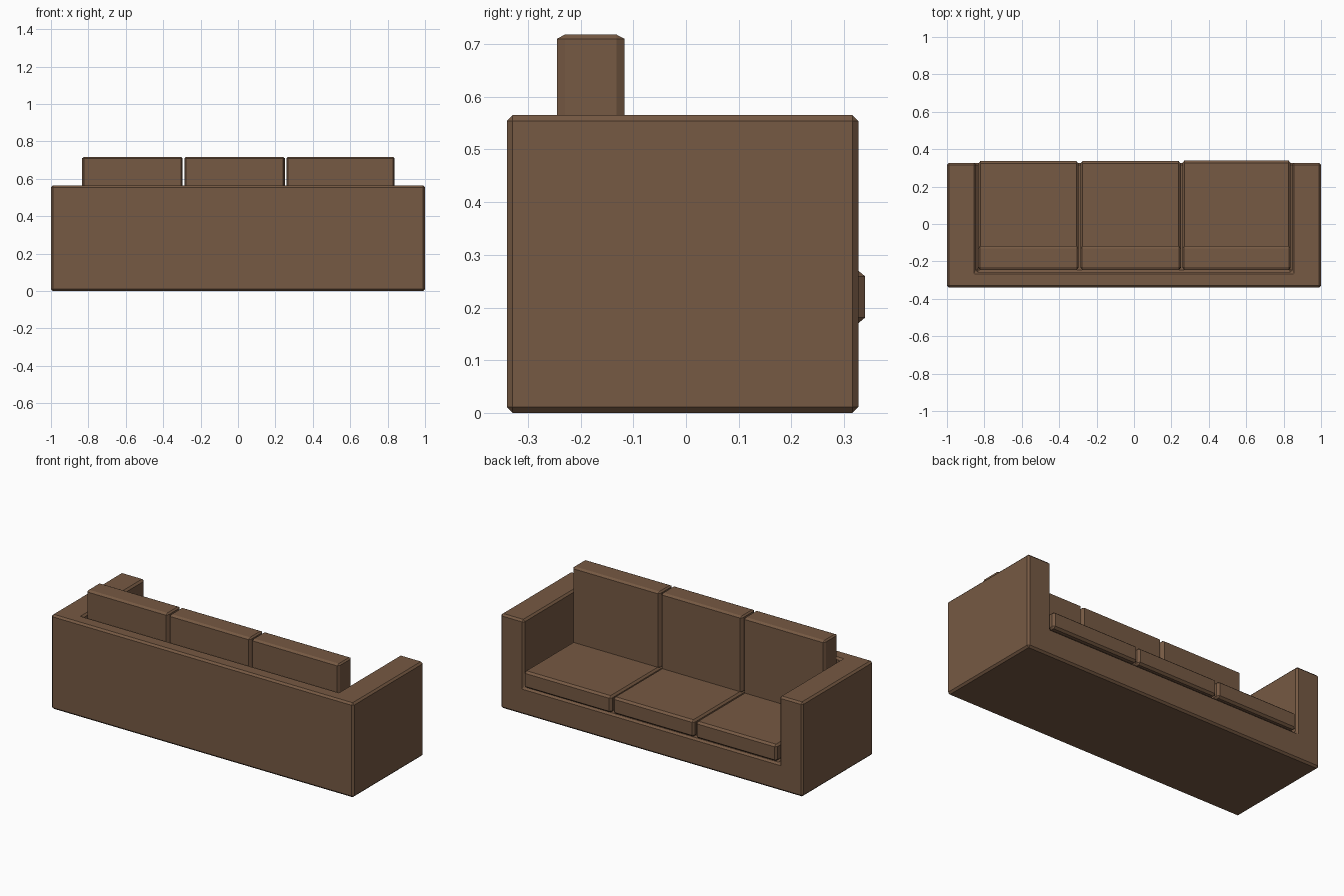
import bpy, bmesh

if "Cube" in bpy.data.objects:
    bpy.data.objects.remove(bpy.data.objects["Cube"])

brown = bpy.data.materials.new("brown upholstery")
brown.diffuse_color = (0.18, 0.10, 0.056, 1)
brown.use_nodes = True
brown.node_tree.nodes["Principled BSDF"].inputs["Base Color"].default_value = brown.diffuse_color


def box(name, lo, hi, chamfer=None):
    """Box between two corners, with an optional flat chamfer (x, y, z)."""
    bm = bmesh.new()
    bmesh.ops.create_cube(bm, size=2)
    if chamfer:
        bmesh.ops.bevel(bm, geom=bm.edges[:], offset=0.2, segments=1,
                        affect='EDGES', profile=0.5)
    for v in bm.verts:
        for i in range(3):
            mid, half = (lo[i] + hi[i]) / 2, (hi[i] - lo[i]) / 2
            inset = chamfer[i] if chamfer and abs(v.co[i]) < 0.95 else 0
            v.co[i] = mid + (half - inset) * (1 if v.co[i] > 0 else -1)
    bmesh.ops.recalc_face_normals(bm, faces=bm.faces[:])
    me = bpy.data.meshes.new(name)
    bm.to_mesh(me)
    bm.free()
    me.materials.append(brown)
    ob = bpy.data.objects.new(name, me)
    bpy.context.collection.objects.link(ob)
    return ob


# Frame: base, arms and back in one piece, hollowed for the seat
frame = box("sofa_frame", (-1, -0.34, 0), (1, 0.327, 0.565))
cutter = box("seat_opening", (-0.845, -0.257, 0.163), (0.845, 0.6, 0.9))
cutter.hide_render = True
cut = frame.modifiers.new("opening", 'BOOLEAN')
cut.operation = 'DIFFERENCE'
cut.solver = 'EXACT'
cut.object = cutter
bev = frame.modifiers.new("chamfer", 'BEVEL')
bev.width = 0.011
bev.segments = 1
bev.limit_method = 'ANGLE'
bpy.context.view_layer.objects.active = frame
for m in ("opening", "chamfer"):
    bpy.ops.object.modifier_apply(modifier=m)
bpy.data.objects.remove(cutter)

# Three seat cushions and three back cushions (the last pair is wider)
spans = [("left", -0.833, -0.297, 0.336), ("middle", -0.286, 0.25, 0.336),
         ("right", 0.259, 0.837, 0.34)]
for side, x0, x1, front in spans:
    box("seat_cushion_" + side, (x0, -0.247, 0.17), (x1, front, 0.27),
        (0.011, 0.013, 0.011))
    box("back_cushion_" + side, (x0, -0.245, 0.262), (x1, -0.117, 0.718),
        (0.009, 0.015, 0.008))
